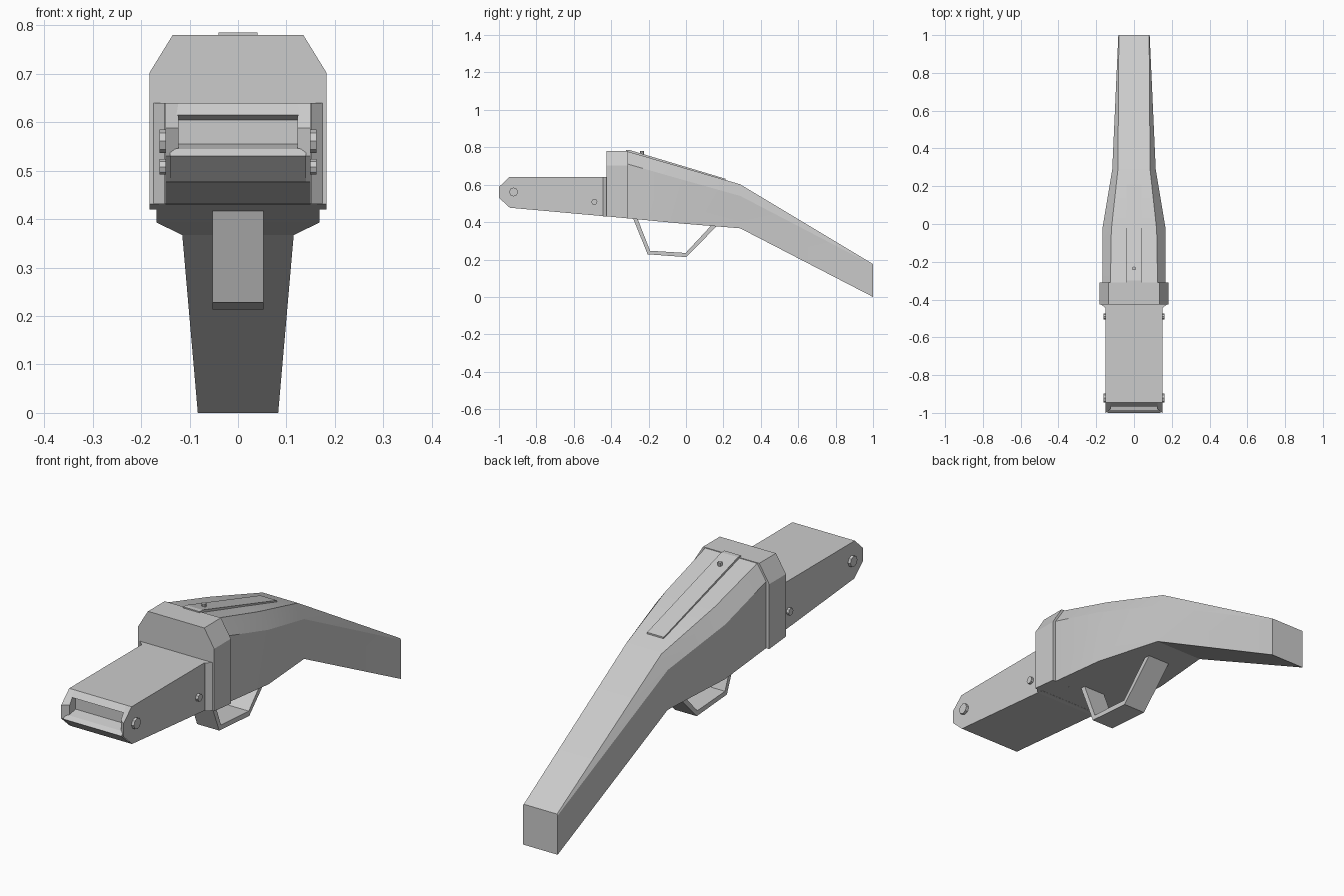
import bpy, bmesh, math
from mathutils import Matrix

if "Cube" in bpy.data.objects:
    bpy.data.objects.remove(bpy.data.objects["Cube"])


def finish(name, bm):
    bmesh.ops.recalc_face_normals(bm, faces=bm.faces)
    me = bpy.data.meshes.new(name)
    bm.to_mesh(me)
    bm.free()
    ob = bpy.data.objects.new(name, me)
    bpy.context.collection.objects.link(ob)
    return ob


def loft(name, rings):
    """Skin a row of equal-length closed rings and cap both ends."""
    bm = bmesh.new()
    rows = [[bm.verts.new(p) for p in r] for r in rings]
    n = len(rows[0])
    for a, b in zip(rows, rows[1:]):
        for i in range(n):
            j = (i + 1) % n
            bm.faces.new((a[i], a[j], b[j], b[i]))
    bm.faces.new(rows[0])
    bm.faces.new(rows[-1])
    return finish(name, bm)


def side_profile(name, pts, x0, x1):
    """Extrude a (y, z) outline across x."""
    return loft(name, [[(x, y, z) for y, z in pts] for x in (x0, x1)])


def section(y, half, bottom, shoulder, top, top_half):
    return [(-half, y, bottom), (half, y, bottom), (half, y, shoulder),
            (top_half, y, top), (-top_half, y, top), (-half, y, shoulder)]


def peg(name, loc, r, depth, axis, sides=8):
    bm = bmesh.new()
    rot = Matrix.Rotation(math.pi / 2, 4, 'Y') if axis == 'X' else Matrix()
    bmesh.ops.create_cone(bm, cap_ends=True, segments=sides, radius1=r, radius2=r,
                          depth=depth, matrix=Matrix.Translation(loc) @ rot)
    return finish(name, bm)


# Stock: chamfered box that bends down and tapers to the butt
stock = loft("stock", [
    section(-0.32, 0.168, 0.421, 0.713, 0.78, 0.125),
    section(-0.03, 0.168, 0.393, 0.63, 0.696, 0.12),
    section(0.29, 0.115, 0.367, 0.54, 0.602, 0.085),
    section(1.0, 0.083, 0.0, 0.17, 0.176, 0.08)])
bpy.context.view_layer.objects.active = stock
stock.select_set(True)
bpy.ops.object.shade_smooth_by_angle(angle=math.radians(22))

# Collar around the front of the stock, with a tapered lower trim
loft("collar", [
    section(-0.425, 0.183, 0.431, 0.702, 0.78, 0.135),
    section(-0.31, 0.183, 0.42, 0.702, 0.78, 0.135)])
loft("collar_trim", [
    [(-w, y, 0.431), (w, y, 0.431), (w, y, 0.64), (-w, y, 0.64)]
    for y, w in ((-0.445, 0.152), (-0.42, 0.18))])

# Raised tang strip on top, with a sighting bead
side_profile("tang", [(-0.32, 0.77), (-0.32, 0.785), (-0.30, 0.785),
                      (0.21, 0.632), (0.21, 0.61)], -0.04, 0.04)
peg("bead", (0, -0.235, 0.764), 0.01, 0.03, 'Z')

# Forend: side plates with clipped tips around a core with a front recess
plate = [(-0.42, 0.43), (-0.42, 0.64), (-0.945, 0.64), (-1.0, 0.588),
         (-1.0, 0.53), (-0.942, 0.477)]
core = [(-0.42, 0.43), (-0.42, 0.64), (-0.945, 0.64), (-0.965, 0.615),
        (-0.94, 0.605), (-0.94, 0.555), (-0.985, 0.545), (-1.0, 0.53), (-0.942, 0.477)]
side_profile("forend_core", core, -0.14, 0.14)
for s, tag in ((1, "right"), (-1, "left")):
    # inner face of each plate leans in toward the recess
    inner = [(s * 0.123, y if y > -0.99 else y + 0.02, z) for y, z in plate]
    outer = [(s * 0.15, y, z) for y, z in plate]
    loft("forend_plate_" + tag, [inner, outer])
    peg("front_bolt_" + tag, (s * 0.153, -0.922, 0.561), 0.024, 0.018, 'X')
    peg("rear_bolt_" + tag, (s * 0.153, -0.49, 0.508), 0.016, 0.018, 'X')

# Trigger guard: bent flat strap
side_profile("trigger_guard", [
    (-0.287, 0.43), (-0.205, 0.228), (0.002, 0.213), (0.175, 0.39),
    (0.147, 0.395), (-0.002, 0.235), (-0.192, 0.247), (-0.264, 0.43)], -0.053, 0.053)
